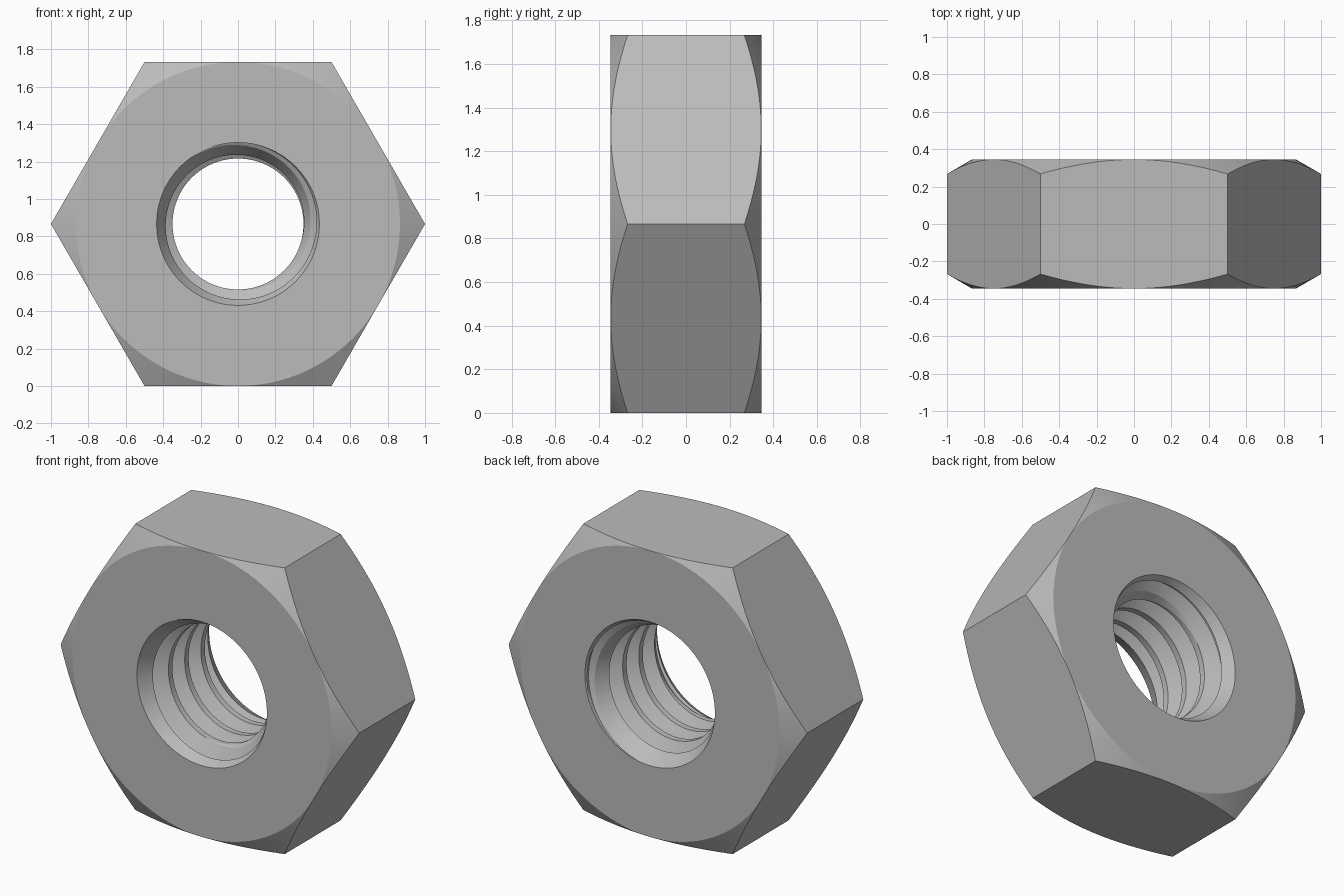
import bpy, bmesh, math

cube = bpy.data.objects.get("Cube")
if cube:
    bpy.data.objects.remove(cube)

APOTHEM = math.sqrt(3) / 2      # half the width across flats
HALF = 0.345                    # half the thickness
MAJOR, MINOR = 0.435, 0.35      # thread radii
PITCH = 0.155
SLOPE = math.tan(math.radians(30))
COLS = 120

steel = bpy.data.materials.new("steel grey")
steel.use_nodes = True
steel.diffuse_color = (0.5, 0.5, 0.5, 1)
steel.node_tree.nodes["Principled BSDF"].inputs["Base Color"].default_value = (0.5, 0.5, 0.5, 1)


def place(r, angle, y):
    return (r * math.cos(angle), y, APOTHEM + r * math.sin(angle))


def finish(bm, name):
    bmesh.ops.remove_doubles(bm, verts=bm.verts[:], dist=1e-5)
    bmesh.ops.recalc_face_normals(bm, faces=bm.faces[:])
    mesh = bpy.data.meshes.new(name)
    bm.to_mesh(mesh)
    bm.free()
    mesh.materials.append(steel)
    obj = bpy.data.objects.new(name, mesh)
    bpy.context.collection.objects.link(obj)
    return obj


def make_body():
    """Hexagonal ring with conical corner chamfers and a countersunk bore."""
    bm = bmesh.new()
    bore = MINOR - 0.02
    sink = HALF - (MAJOR - bore) / SLOPE
    columns = []
    for j in range(COLS):
        a = 2 * math.pi * j / COLS
        r = APOTHEM / math.cos(a % (math.pi / 3) - math.pi / 6)
        edge = HALF - (r - APOTHEM) * SLOPE
        half = [(bore, sink), (MAJOR, HALF), (APOTHEM, HALF), (r, edge)]
        section = half + [(rr, -y) for rr, y in reversed(half)]
        columns.append([bm.verts.new(place(rr, a, y)) for rr, y in section])
    for j in range(COLS):
        p, q = columns[j - 1], columns[j]
        for i in range(len(p)):
            bm.faces.new((p[i - 1], p[i], q[i], q[i - 1]))
    return finish(bm, "hex_nut")


def make_thread_cutter():
    """Right-handed screw solid with plain cylindrical ends."""
    bm = bmesh.new()
    flank = (MAJOR - MINOR) * SLOPE
    root = PITCH / 16
    profile = [(-root - flank, MINOR), (-root, MAJOR), (root, MAJOR), (root + flank, MINOR)]
    columns = []
    for j in range(COLS):
        a = 2 * math.pi * j / COLS
        start = -0.262 - PITCH * (j / COLS - 0.75)
        col = []
        for turn in range(-3, 8):
            for dy, r in profile:
                y = start + turn * PITCH + dy
                col.append(bm.verts.new(place(r if abs(y) < HALF + 0.06 else MINOR, a, y)))
        columns.append(col)
    for j in range(COLS):
        # The last column meets the first one a full pitch along
        shift = len(profile) if j == COLS - 1 else 0
        p, q = columns[j], columns[(j + 1) % COLS]
        for i in range(shift, len(p) - 1):
            bm.faces.new((p[i], p[i + 1], q[i + 1 - shift], q[i - shift]))
    # Pointed caps clear of the body
    tips = {s: bm.verts.new(place(0, 0, s * 2)) for s in (-1, 1)}
    for e in [e for e in bm.edges if e.is_boundary]:
        side = 1 if e.verts[0].co.y > 0 else -1
        bm.faces.new((e.verts[0], e.verts[1], tips[side]))
    return finish(bm, "thread_cutter")


nut = make_body()
cutter = make_thread_cutter()
cutter.hide_render = True

# Cut the thread through the bore
cut = nut.modifiers.new("thread", "BOOLEAN")
cut.operation = "DIFFERENCE"
cut.solver = "EXACT"
cut.object = cutter
bpy.context.view_layer.update()
result = bpy.data.meshes.new_from_object(nut.evaluated_get(bpy.context.evaluated_depsgraph_get()))
nut.modifiers.clear()
nut.data = result
bpy.data.objects.remove(cutter)

# Smooth curved surfaces, crisp edges
bpy.ops.object.select_all(action="DESELECT")
nut.select_set(True)
bpy.context.view_layer.objects.active = nut
bpy.ops.object.shade_smooth_by_angle(angle=math.radians(22))
